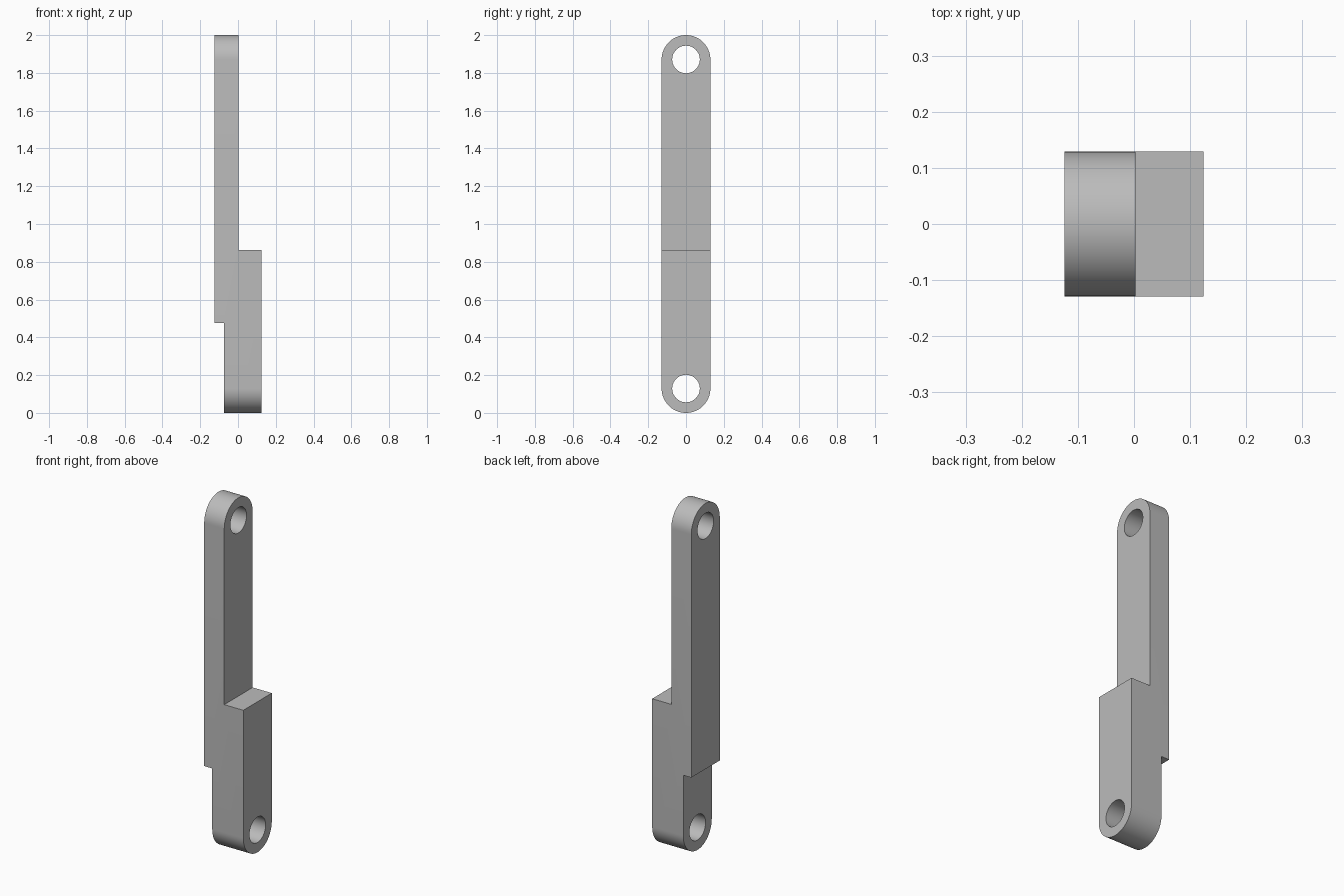
import bpy, bmesh, math
from mathutils import Vector

RADIUS = 0.129          # half width of the bar and radius of its round ends
HOLE = 0.073            # radius of the pin holes
LOW, HIGH = RADIUS, 2 - RADIUS
SEGMENTS = 64

if "Cube" in bpy.data.objects:
    bpy.data.objects.remove(bpy.data.objects["Cube"])

grey = bpy.data.materials.new("plain grey")
grey.use_nodes = True
grey.diffuse_color = (0.5, 0.5, 0.5, 1)
grey.node_tree.nodes["Principled BSDF"].inputs["Base Color"].default_value = (0.5, 0.5, 0.5, 1)


def prism(name, outline, direction):
    """Extrude a closed outline both ways along a direction."""
    bm = bmesh.new()
    step = Vector(direction)
    face = bm.faces.new([bm.verts.new(Vector(p) - step) for p in outline])
    grown = bmesh.ops.extrude_face_region(bm, geom=[face])
    verts = [g for g in grown["geom"] if isinstance(g, bmesh.types.BMVert)]
    bmesh.ops.translate(bm, verts=verts, vec=step * 2)
    bmesh.ops.recalc_face_normals(bm, faces=bm.faces)
    mesh = bpy.data.meshes.new(name)
    bm.to_mesh(mesh)
    bm.free()
    mesh.materials.append(grey)
    obj = bpy.data.objects.new(name, mesh)
    bpy.context.collection.objects.link(obj)
    return obj


def arc(z, radius, start, sweep, count):
    """Points of an arc in the side plane."""
    angles = [start + sweep * i / count for i in range(count + 1)]
    return [(0, radius * math.cos(a), z + radius * math.sin(a)) for a in angles]


def combine(target, tool, operation):
    """Apply a boolean and remove its tool."""
    mod = target.modifiers.new("cut", "BOOLEAN")
    mod.operation, mod.solver, mod.object = operation, "EXACT", tool
    bpy.context.view_layer.objects.active = target
    bpy.ops.object.modifier_apply(modifier=mod.name)
    bpy.data.objects.remove(tool)


# Stepped bar, seen from the front
steps = [(-0.073, -0.1), (0.124, -0.1), (0.124, 0.863), (0.003, 0.863),
         (0.003, 2.1), (-0.124, 2.1), (-0.124, 0.477), (-0.073, 0.477)]
bar = prism("stepped_link_bar", [(x, 0, z) for x, z in steps], (0, 0.3, 0))

# Rounded ends, seen from the side
capsule = (arc(HIGH, RADIUS, 0, math.pi, SEGMENTS // 2)
           + arc(LOW, RADIUS, math.pi, math.pi, SEGMENTS // 2))
combine(bar, prism("round_ends", capsule, (0.3, 0, 0)), "INTERSECT")

# Pin holes
for z in (LOW, HIGH):
    circle = arc(z, HOLE, 0, math.tau, SEGMENTS)[:-1]
    combine(bar, prism("pin_hole", circle, (0.4, 0, 0)), "DIFFERENCE")

bpy.ops.object.select_all(action="DESELECT")
bar.select_set(True)
bpy.context.view_layer.objects.active = bar
bpy.ops.object.shade_smooth_by_angle(angle=math.radians(30))
